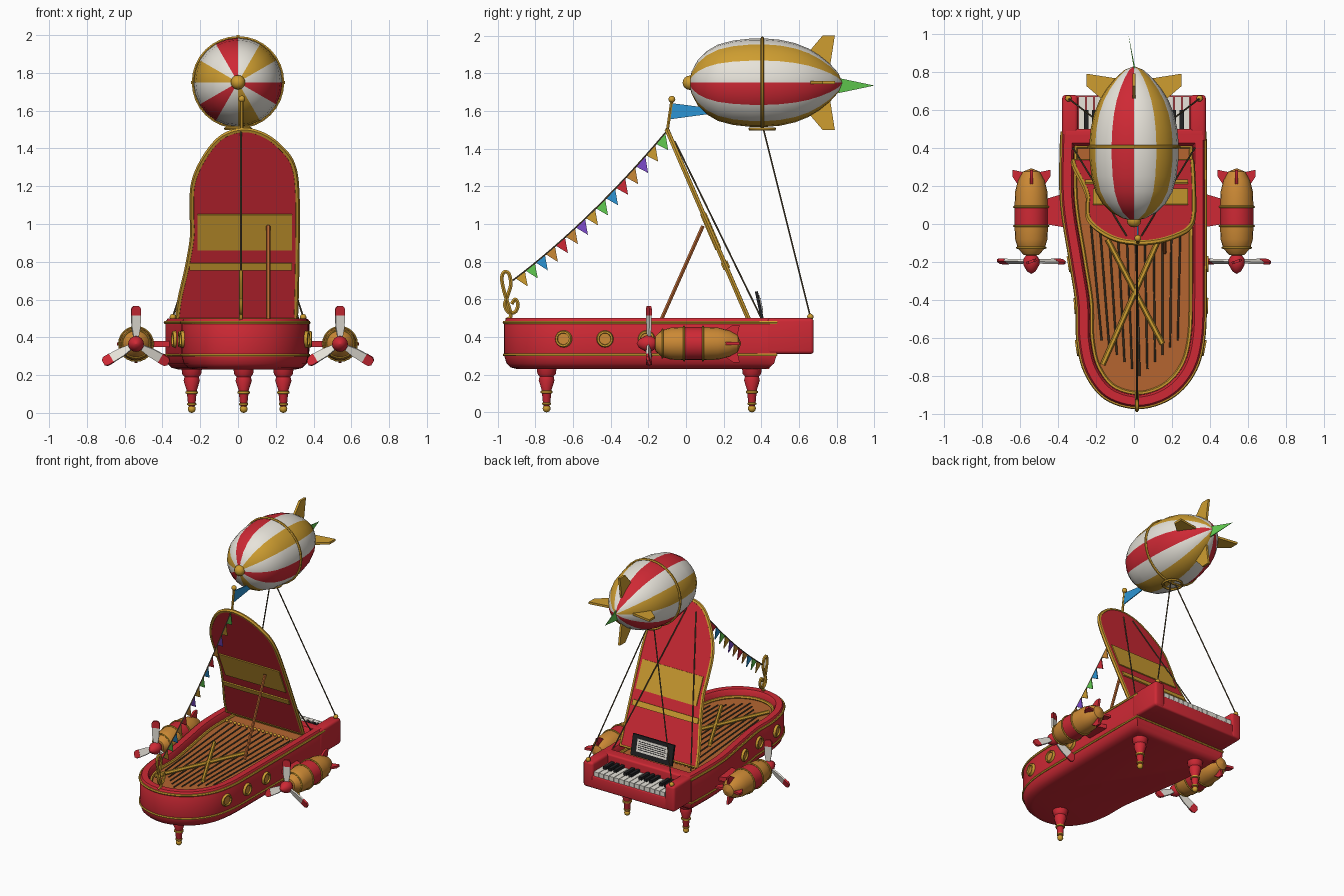
import bpy, bmesh, math
from mathutils import Matrix, Vector

if "Cube" in bpy.data.objects:
    bpy.data.objects.remove(bpy.data.objects["Cube"])

def colour(name, *c):
    m = bpy.data.materials.new(name)
    m.diffuse_color = (*c, 1)
    m.use_nodes = True
    m.node_tree.nodes["Principled BSDF"].inputs["Base Color"].default_value = m.diffuse_color
    return m

RED = colour("red", .62, .022, .035)
GOLD = colour("gold", .62, .34, .03)
WHITE = colour("off white", .80, .77, .70)
WOOD = colour("wood", .46, .13, .03)
ORANGE = colour("orange", .60, .25, .035)
BLACK = colour("black", .015, .015, .017)
GREEN = colour("green", .12, .60, .08)
BLUE = colour("blue", .025, .30, .66)
VIOLET = colour("violet", .20, .07, .60)
ROPE = colour("rope", .11, .08, .04)

T = Matrix.Translation
def R(deg, axis): return Matrix.Rotation(math.radians(deg), 4, axis)
YZ = Matrix(((0, 0, 1, 0), (1, 0, 0, 0), (0, 1, 0, 0), (0, 0, 0, 1)))  # flat shape into side plane
XZ = R(90, 'X')                                                       # flat shape into front plane

def build(name, verts, faces, mats, index=None, M=Matrix(), bevel=0):
    bm = bmesh.new()
    vs = [bm.verts.new(v) for v in verts]
    for i, f in enumerate(faces):
        bm.faces.new([vs[k] for k in f]).material_index = index[i] if index else 0
    bmesh.ops.remove_doubles(bm, verts=bm.verts, dist=1e-5)
    bmesh.ops.recalc_face_normals(bm, faces=bm.faces)
    if bevel:
        bmesh.ops.bevel(bm, geom=bm.edges[:], offset=bevel, segments=3, profile=.5, affect='EDGES')
    bm.transform(M)
    me = bpy.data.meshes.new(name)
    bm.to_mesh(me)
    bm.free()
    for m in mats:
        me.materials.append(m)
    ob = bpy.data.objects.new(name, me)
    bpy.context.collection.objects.link(ob)
    return ob

def stack(name, loops, mats, index=None, M=Matrix(), caps=(0, 0)):
    """Join equal closed loops into a capped skin; index(ring, segment) picks the colour."""
    n = len(loops[0])
    verts = [v for l in loops for v in l]
    faces, ids = [], []
    for i in range(len(loops) - 1):
        for j in range(n):
            k = (j + 1) % n
            faces.append((i*n + j, i*n + k, i*n + n + k, i*n + n + j))
            ids.append(index(i, j) if index else 0)
    faces += [tuple(range(n)), tuple(range(len(verts) - n, len(verts)))]
    return build(name, verts, faces, mats, ids + list(caps), M)

def prism(name, pts, d, mat, M=Matrix()):
    return stack(name, [[(x, y, z) for x, y in pts] for z in (-d/2, d/2)], [mat], M=M)

def lathe(name, prof, mats, index=None, M=Matrix(), n=16):
    """Turn (radius, height) pairs about local z."""
    loops = [[(max(r, 1e-4)*math.cos(2*math.pi*j/n), max(r, 1e-4)*math.sin(2*math.pi*j/n), h)
              for j in range(n)] for r, h in prof]
    return stack(name, loops, mats, index, M)

def box(name, lo, hi, mat, M=Matrix(), bevel=0):
    v = [(x, y, z) for z in (lo[2], hi[2]) for y in (lo[1], hi[1]) for x in (lo[0], hi[0])]
    f = [(0, 1, 3, 2), (4, 5, 7, 6), (0, 1, 5, 4), (2, 3, 7, 6), (0, 2, 6, 4), (1, 3, 7, 5)]
    return build(name, v, f, [mat], M=M, bevel=bevel)

def ball(name, p, r, mat):
    prof = [(r*math.sin(math.pi*i/8), -r*math.cos(math.pi*i/8)) for i in range(9)]
    return lathe(name, prof, [mat], M=T(p), n=12)

def tube(name, pts, r, mat, closed=False, M=Matrix()):
    cu = bpy.data.curves.new(name, 'CURVE')
    cu.dimensions, cu.bevel_depth, cu.bevel_resolution, cu.use_fill_caps = '3D', r, 1, True
    sp = cu.splines.new('POLY')
    sp.points.add(len(pts) - 1)
    for q, p in zip(sp.points, pts):
        q.co = (*(M @ Vector(p)), 1)
    sp.use_cyclic_u = closed
    cu.materials.append(mat)
    ob = bpy.data.objects.new(name, cu)
    bpy.context.collection.objects.link(ob)
    return ob

def smooth_path(p, k=6):
    """Open Catmull-Rom path through the points."""
    p = [Vector(q) for q in p]
    q, out = [p[0]] + p + [p[-1]], []
    for i in range(1, len(q) - 2):
        a, b, c, d = q[i-1:i+3]
        for t in (j/k for j in range(k)):
            out.append(.5*(2*b + (c-a)*t + (2*a-5*b+4*c-d)*t*t + (3*b-a-3*c+d)*t**3))
    return out + [p[-1]]

def inset(pts, d):
    out, n = [], len(pts)
    for i in range(n):
        e1, e2 = (pts[i]-pts[i-1]).normalized(), (pts[(i+1) % n]-pts[i]).normalized()
        n1, n2 = Vector((-e1.y, e1.x)), Vector((-e2.y, e2.x))
        out.append(pts[i] + (n1+n2)*d/(1+n1.dot(n2)))
    return out

def at(pts, z): return [(p.x, p.y, z) for p in pts]

# Hull with recessed deck
shape = smooth_path([(-.38, .48), (-.382, .13), (-.335, -.19), (-.30, -.42), (-.295, -.61), (-.255, -.78),
                     (-.15, -.915), (.02, -.965), (.19, -.915), (.31, -.79), (.365, -.61), (.375, -.3), (.375, .48)])
levels = [(.07, .23), (.035, .238), (.012, .26), (0, .30), (0, .48), (.012, .50), (.055, .50), (.065, .485), (.07, .44)]
stack("piano_hull", [at(inset(shape, d), z) for d, z in levels], [RED, WOOD], caps=(0, 1))
for name, d, z, r in (("lower_trim", 0, .305, .008), ("upper_trim", 0, .478, .009), ("deck_trim", .075, .448, .011)):
    tube(name, at(inset(shape, d), z), r, GOLD, True)

# Portholes along both walls
prof = [(0, .006), (.03, .006), (.032, .016), (.041, .016), (.047, -.005)]
for side in (-1, 1):
    for y in (-.65, -.43, -.21):
        a, b = next((a, b) for a, b in zip(shape, shape[1:])
                    if a.x*side > 0 and min(a.y, b.y) <= y <= max(a.y, b.y))
        p, e = a.lerp(b, (y-a.y)/(b.y-a.y)), (b-a).normalized()
        q = Vector((e.y, -e.x, 0)).to_track_quat('Z', 'Y').to_matrix().to_4x4()
        lathe("porthole", prof, [ORANGE, GOLD], lambda i, j: min(i, 1), T((p.x, p.y, .39)) @ q)

# Strings, pins and crossed braces on the deck
for i in range(11):
    x = -.25 + i*.05
    tube("string", [(x, .25, .455), (x*.8 + .03, -.80 + abs(x)*.75, .455)], .005, ROPE)
for i in range(18):
    ball("tuning_pin", (-.28 + i*.033, .27, .46), .011, GOLD)
for a, b in (((-.165, -.74), (.13, -.08)), ((.15, -.63), (-.14, -.08))):
    tube("deck_brace", [(*a, .465), (*b, .465)], .014, GOLD)

# Turned legs
leg = [(.055, .24), (.05, .205), (.038, .19), (.043, .17), (.027, .12), (.02, .05), (.014, .03)]
for x, y in ((.03, -.74), (-.245, .35), (.24, .35)):
    lathe("leg", leg, [RED], M=T((x, y, 0)), n=14)
    lathe("leg_ring", [(.02, .098), (.033, .103), (.033, .113), (.02, .118)], [GOLD], M=T((x, y, 0)), n=14)
    lathe("leg_cuff", [(.012, .036), (.024, .042), (.024, .05), (.012, .056)], [GOLD], M=T((x, y, 0)), n=14)
    ball("leg_foot", (x, y, .021), .021, GOLD)

# Keyboard
box("key_bed", (-.37, .43, .31), (.37, .675, .405), RED, bevel=.012)
box("fallboard", (-.37, .43, .33), (.37, .50, .50), RED, bevel=.012)
for s in (-1, 1):
    box("key_cheek", (min(s*.295, s*.378), .43, .31), (max(s*.295, s*.378), .678, .50), RED, bevel=.018)
    ball("cheek_knob", (s*.345, .66, .507), .017, GOLD)
for i in range(14):
    x = -.294 + i*.042
    box("white_key", (x + .002, .50, .40), (x + .040, .67, .435), WHITE)
    if i % 7 not in (0, 3):
        box("black_key", (x - .012, .50, .43), (x + .012, .60, .455), BLACK)

# Music stand
stand = T((0, .405, .495)) @ R(12, 'X')
box("music_stand", (-.17, -.008, 0), (.17, .008, .15), BLACK, stand)
box("music_sheet", (-.125, .008, .035), (.125, .013, .125), WHITE, stand)
for i in range(5):
    box("staff_line", (-.11, .013, .05 + i*.014), (.11, .015, .054 + i*.014), BLACK, stand)

# Raised lid with gold panels
L = T((0, .33, .5)) @ R(113.3, 'X')
lid = smooth_path([(.305, 0), (.312, .35), (.312, .72), (.288, .89), (.22, .99), (.13, 1.06), (.025, 1.085), (-.085, 1.045),
                   (-.175, .93), (-.235, .78), (-.242, .6), (-.24, .48), (-.265, .31), (-.305, .12), (-.32, 0)])
prism("lid", lid, .02, RED, L)
tube("lid_trim", at(lid, 0), .014, GOLD, True, L)
box("lid_panel", (-.215, .40, -.017), (.285, .605, .017), GOLD, L)
box("lid_strip", (-.258, .285, -.019), (.285, .325, .019), GOLD, L)
tube("lid_prop", [(.16, -.15, .45), (.16, .09, .99)], .011, WOOD)

# Engine pods with propellers
pod = [(.0, -.17), (.04, -.162), (.07, -.13), (.085, -.08), (.088, -.01), (.088, .09), (.085, .17), (.07, .23), (.045, .275), (0, .293)]
for s in (-1, 1):
    C = T((s*.54, 0, .365))
    lathe("engine_pod", pod, [ORANGE, RED], lambda i, j: int(i == 4), C @ R(-90, 'X'), 20)
    for y in (-.01, .09, -.125):
        r = .09 if y > -.1 else .074
        tube("pod_ring", [(r*math.cos(k*math.pi/12), y, r*math.sin(k*math.pi/12)) for k in range(24)], .006, GOLD, True, C)
    for k in range(4):
        prism("pod_fin", [(.19, .06), (.25, .10), (.285, .10), (.27, .03)], .016, RED, C @ R(90*k, 'Y') @ YZ)
    prism("pod_strut", [(s*.35, .165), (s*.47, .13), (s*.47, .0), (s*.35, -.02)], .03, RED, C @ T((-s*.54, 0, 0)))
    lathe("propeller_hub", [(0, -.262), (.022, -.25), (.042, -.215), (.042, -.185), (.025, -.16), (0, -.155)], [RED], M=C @ R(-90, 'X'))
    for k in range(3):
        B = C @ T((0, -.197, 0)) @ R(120*k, 'Y') @ XZ @ R(20, 'Y')
        prism("propeller_blade", [(-.013, .03), (.013, .03), (.024, .09), (.026, .15), (-.026, .15), (-.024, .09)], .012, WHITE, B)
        prism("blade_tip", [(-.027, .15), (.027, .15), (.027, .185), (.015, .2), (-.015, .2), (-.027, .185)], .014, RED, B)

# Striped balloon
hull = [(0, .015), (.06, .03), (.12, .062), (.168, .11), (.203, .17), (.224, .25), (.234, .34), (.235, .42), (.228, .50),
        (.21, .58), (.182, .65), (.145, .71), (.10, .765), (.05, .81), (0, .83)]
AIR = T((0, 0, 1.75))
lathe("balloon", hull, [RED, WHITE, GOLD], lambda i, j: (1, 2, 1, 0)[(23 - j)//2 % 4],
      AIR @ R(-90, 'X'), 24)
tube("balloon_band", [(.237*math.cos(k*math.pi/16), .405, .237*math.sin(k*math.pi/16)) for k in range(32)], .009, GOLD, True, AIR)
ball("balloon_nose", (0, .02, 1.75), .038, GOLD)
for k in range(4):
    prism("balloon_fin", [(.64, .15), (.725, .25), (.79, .25), (.765, .09)], .016, GOLD, AIR @ R(90*k, 'Y') @ YZ)
build("tail_pennant", [(0, .81, 1.775), (0, .81, 1.695), (-.03, 1.0, 1.735), (.008, .81, 1.775), (.008, .81, 1.695)],
      [(0, 1, 2), (3, 4, 2), (0, 1, 4, 3), (0, 3, 2), (1, 4, 2)], [GREEN])
tube("rigging_ring", [(.065*math.cos(k*math.pi/12), .405 + .065*math.sin(k*math.pi/12), 1.505) for k in range(24)], .009, GOLD, True)

# Rigging ropes
for s in (-1, 1):
    tube("balloon_rope", [(s*.345, .66, .51), (s*.02, .41, 1.51)], .0045, ROPE)
    tube("lid_rope", [(s*.32, .40, .50), (s*.04, -.06, 1.44)], .0045, ROPE)

# Flag pole on the lid tip
tube("flag_pole", [(.02, -.10, 1.49), (.02, -.075, 1.66)], .009, GOLD)
ball("pole_knob", (.02, -.075, 1.662), .018, GOLD)
prism("pole_flag", [(-.08, 1.642), (.13, 1.615), (.13, 1.585), (-.092, 1.555)], .006, BLUE, T((.02, 0, 0)) @ YZ)

# Bunting from the bow to the lid tip
def line(t): return Vector((.015, -.92 + .82*t, .70 + .795*t - .18*t*(1-t)))
tube("bunting_string", [line(i/16) for i in range(17)], .005, ROPE)
for i, m in enumerate((GOLD, GREEN, BLUE, ORANGE, RED, ORANGE, VIOLET, GOLD, GREEN, BLUE, RED, ORANGE, VIOLET, GOLD, GREEN)):
    t = (i + .75)/15.4
    a, b = line(t - .03), line(t + .03)
    c = (a + b)/2 + Vector((0, .04, -.062))
    prism("bunting_flag", [(p.y, p.z) for p in (a, c, b)], .006, m, T((.015, 0, 0)) @ YZ)

# Treble clef figurehead
clef = smooth_path([(-.925, .575), (-.908, .60), (-.892, .575), (-.905, .535), (-.94, .53), (-.962, .57), (-.945, .625),
                    (-.93, .68), (-.94, .735), (-.965, .745), (-.978, .71), (-.965, .64), (-.94, .56), (-.93, .51), (-.955, .49)], 5)
tube("clef_ornament", at(clef, .015), .011, GOLD, M=YZ)

# Curves to meshes, then smooth shading with crisp edges
bpy.ops.object.select_all(action='DESELECT')
for ob in bpy.data.objects:
    if ob.type == 'CURVE':
        ob.select_set(True)
        bpy.context.view_layer.objects.active = ob
bpy.ops.object.convert(target='MESH')
bpy.ops.object.select_all(action='SELECT')
bpy.ops.object.shade_smooth_by_angle(angle=math.radians(35))
